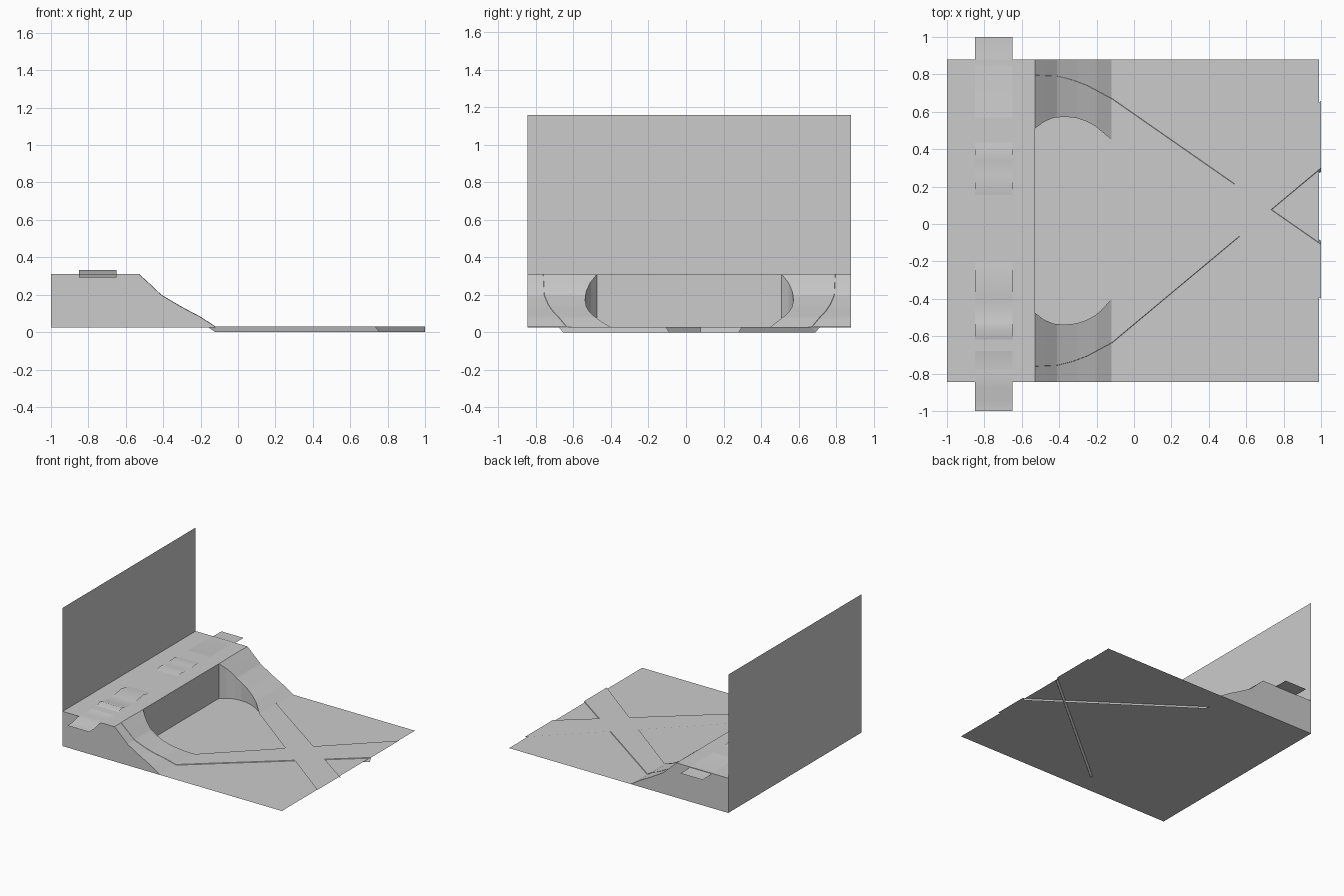
import bpy
import math

if "Cube" in bpy.data.objects:
    bpy.data.objects.remove(bpy.data.objects["Cube"])

Y0, Y1, FLOOR, TOP = -0.845, 0.88, 0.025, 0.31
EDGE, FOOT = -0.53, -0.12


def mesh(name, verts, faces):
    me = bpy.data.meshes.new(name)
    me.from_pydata(verts, [], faces)
    me.update()
    ob = bpy.data.objects.new(name, me)
    bpy.context.collection.objects.link(ob)
    return ob


def lerp(points, t):
    """Piecewise linear lookup through (t, value) points."""
    for (a, p), (b, q) in zip(points, points[1:]):
        if t <= b:
            return p + (q - p) * (t - a) / (b - a)
    return points[-1][1]


def loft(name, rows):
    """Sheet through rows of points."""
    n = len(rows[0])
    faces = [(i * n + j, i * n + j + 1, (i + 1) * n + j + 1, (i + 1) * n + j)
             for i in range(len(rows) - 1) for j in range(n - 1)]
    return mesh(name, [p for r in rows for p in r], faces)


# thin floor and back wall
mesh("floor", [(-1, Y0, FLOOR), (0.99, Y0, FLOOR), (0.99, Y1, FLOOR), (-1, Y1, FLOOR)],
     [(0, 1, 2, 3)])
mesh("back_wall", [(-1, Y0, FLOOR), (-1, Y1, FLOOR), (-1, Y1, 1.16), (-1, Y0, 1.16)],
     [(0, 1, 2, 3)])

# raised platform: top, front and two ends
loft("platform", [[(-1, y, z), (EDGE, y, z)] for y, z in
                  ((Y0, FLOOR), (Y0, TOP), (Y1, TOP), (Y1, FLOOR))])
loft("platform_front", [[(EDGE, Y0, z), (EDGE, Y1, z)] for z in (FLOOR, TOP)])

SLOPE = [(-0.53, 0.31), (-0.47, 0.255), (-0.41, 0.198), (-0.3, 0.133),
         (-0.2, 0.08), (-0.12, 0.028), (1, 0.028)]
OUTER = [(-0.53, 0.815), (-0.41, 0.81), (-0.33, 0.79), (-0.25, 0.76), (-0.12, 0.69)]
INNER = [(-0.53, 0.615), (-0.41, 0.62), (-0.33, 0.60), (-0.25, 0.56), (-0.12, 0.45)]


def side(name, flip, foot_y, out_end, in_end):
    """Curved ramp plus the path strip that runs down it and across the floor."""
    def place(x, y, z):
        return (x, Y0 + Y1 - y if flip else y, z)

    # ramp section: inner wall, sloped top, outer wall
    inner_edge = [(-0.53, 0.51), (-0.48, 0.547), (-0.43, 0.568), (-0.37, 0.573),
                  (-0.31, 0.567), (-0.25, 0.547), (-0.19, 0.513), (-0.12, foot_y)]
    rows, n = [], 28
    for i in range(n + 1):
        x = EDGE + (FOOT - EDGE) * i / n
        y, z = lerp(inner_edge, x), lerp(SLOPE, x)
        rows.append([place(x, y, FLOOR), place(x, y, z),
                     place(x, Y1, z), place(x, Y1, FLOOR)])
    loft(name + "_ramp", rows)

    # path strip with its outer edge folded down through the floor
    outer, inner = OUTER + [(1, out_end)], INNER + [(1, in_end)]
    xs = [EDGE + (FOOT - EDGE) * i / n for i in range(n + 1)] + [0.2, 0.6, 1]
    rows = []
    for x in xs:
        z = lerp(SLOPE, x)
        rows.append([place(x, lerp(inner, x), z + 0.002),
                     place(x, lerp(outer, x) - 0.02, z + 0.002),
                     place(x, lerp(outer, x), z - 0.028)])
    loft(name + "_path_strip", rows)


side("back", False, 0.47, -0.09, -0.40)
side("front", True, 0.435, -0.245, -0.625)

# rippled runner laid along the platform, overhanging both ends
RIPPLE = [(-1, .293), (-.94, .294), (-.87, .312), (-.8, .312), (-.62, .309), (-.575, .331),
          (-.52, .313), (-.4, .312), (-.3, .329), (-.2, .309), (.15, .309), (.2, .321),
          (.26, .313), (.34, .315), (.39, .32), (.44, .309), (.83, .312), (.92, .302), (1, .302)]
runner = loft("platform_runner", [[(-0.85, y, z), (-0.65, y, z)] for y, z in RIPPLE])
runner.data.shade_smooth()
